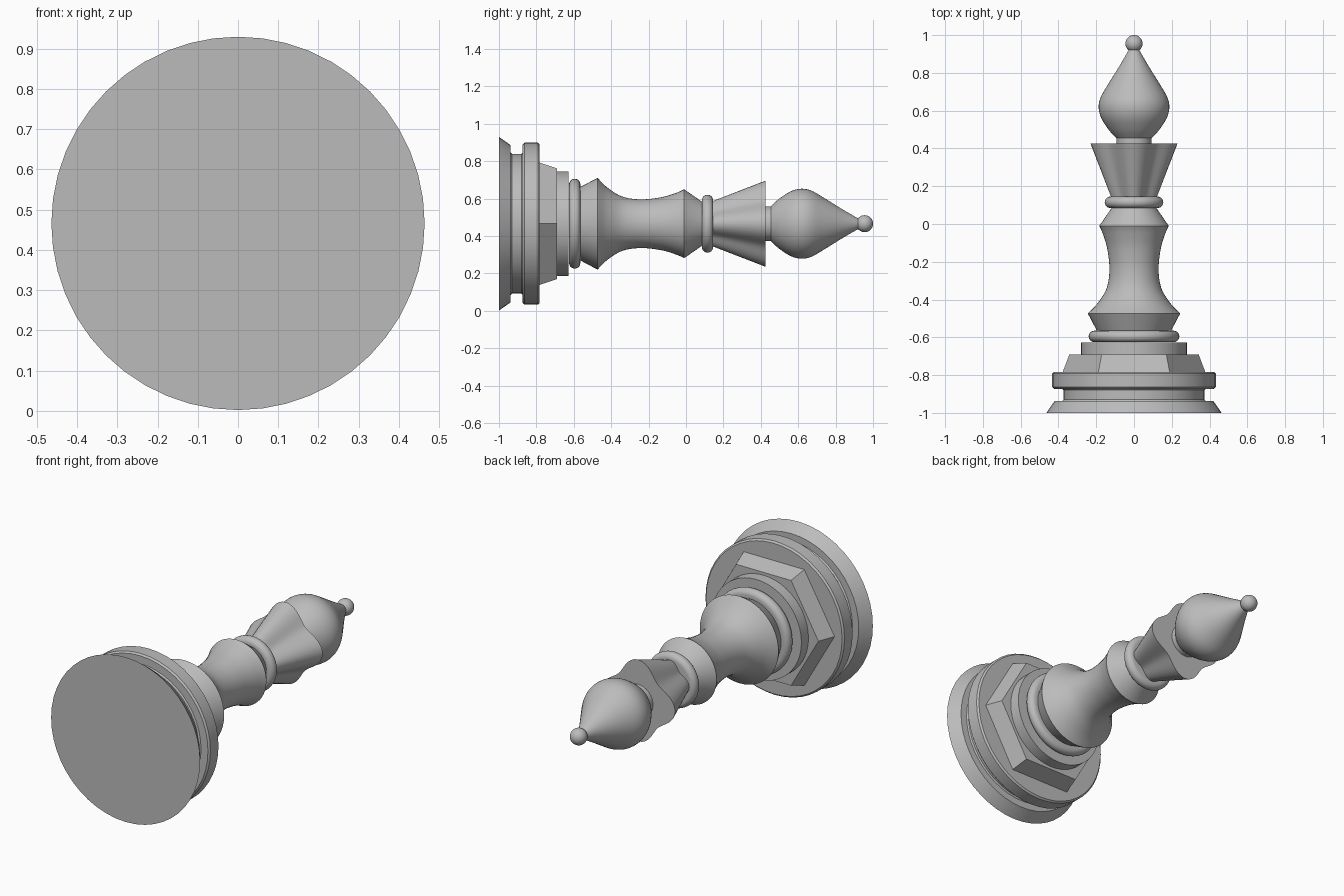
import bpy, bmesh, math

AXIS_Z = 0.466

if "Cube" in bpy.data.objects:
    bpy.data.objects.remove(bpy.data.objects["Cube"])

grey = bpy.data.materials.new("plain grey")
grey.use_nodes = True
grey.diffuse_color = (0.5, 0.5, 0.5, 1)
grey.node_tree.nodes["Principled BSDF"].inputs["Base Color"].default_value = (0.5, 0.5, 0.5, 1)


def turned(name, profile, sides=48, lobe=0.0, smooth=True):
    """Turn (y, radius) pairs about the long axis; lobe makes a four-lobed section."""
    bm = bmesh.new()
    rings = []
    for y, r in profile:
        ring = []
        for i in range(sides):
            a = math.tau * i / sides
            rr = r * (1 - lobe * (1 - math.cos(4 * a)) / 2)
            ring.append(bm.verts.new((rr * math.cos(a), y, AXIS_Z + rr * math.sin(a))))
        rings.append(ring)
    for low, high in zip(rings, rings[1:]):
        for i in range(sides):
            j = (i + 1) % sides
            bm.faces.new((low[i], high[i], high[j], low[j]))
    bm.faces.new(rings[0])
    bm.faces.new(rings[-1][::-1])
    bmesh.ops.recalc_face_normals(bm, faces=bm.faces)
    mesh = bpy.data.meshes.new(name)
    bm.to_mesh(mesh)
    bm.free()
    mesh.materials.append(grey)
    obj = bpy.data.objects.new(name, mesh)
    bpy.context.collection.objects.link(obj)
    if smooth:
        bpy.ops.object.select_all(action="DESELECT")
        obj.select_set(True)
        bpy.context.view_layer.objects.active = obj
        bpy.ops.object.shade_smooth_by_angle(angle=math.radians(30))
    return obj


def arc(y, r, height, width, steps=16):
    """Half-round profile, used for beads and balls."""
    return [(y - height * math.cos(math.pi * i / steps),
             r + width * math.sin(math.pi * i / steps)) for i in range(steps + 1)]


def spline(points, steps=6):
    """Smooth profile through a few points."""
    p = [points[0]] + points + [points[-1]]
    out = []
    for a, b, c, d in zip(p, p[1:], p[2:], p[3:]):
        for s in range(steps):
            t = s / steps
            out.append(tuple(0.5 * (2 * b[k] + (c[k] - a[k]) * t
                       + (2 * a[k] - 5 * b[k] + 4 * c[k] - d[k]) * t ** 2
                       + (3 * b[k] - a[k] - 3 * c[k] + d[k]) * t ** 3) for k in (0, 1)))
    return out + [points[-1]]


# Stepped base
turned("base_foot", [(-1, 0.464), (-0.937, 0.42)])
turned("base_neck", [(-0.94, 0.384), (-0.93, 0.374), (-0.88, 0.374), (-0.87, 0.384)])
turned("base_disc", [(-0.873, 0.424), (-0.864, 0.433), (-0.792, 0.433), (-0.783, 0.424)])
turned("hexagon_step", [(-0.785, 0.378), (-0.69, 0.342)], sides=6, smooth=False)
turned("round_step", [(-0.7, 0.28), (-0.627, 0.28)])
turned("lower_bead", arc(-0.595, 0.21, 0.03, 0.03))

# Waisted stem with flared rims
waist = spline([(-0.473, 0.245), (-0.42, 0.193), (-0.34, 0.145), (-0.24, 0.13),
                (-0.13, 0.142), (-0.05, 0.166), (-0.01, 0.184)])
turned("stem", [(-0.6, 0.178)] + waist + [(0.1, 0.108), (0.12, 0.1)])
turned("upper_bead", arc(0.115, 0.125, 0.03, 0.03))

# Lobed crown, pointed dome and finial
turned("crown", [(0.14, 0.12), (0.425, 0.23)], sides=64, lobe=0.25)
turned("dome_neck", [(0.42, 0.092), (0.47, 0.092)])
turned("dome", spline([(0.455, 0.095), (0.5, 0.135), (0.56, 0.173), (0.615, 0.187),
                       (0.67, 0.177), (0.74, 0.137), (0.84, 0.075), (0.935, 0.02)]))
turned("finial_ball", arc(0.955, 0.0005, 0.045, 0.045), sides=32)
